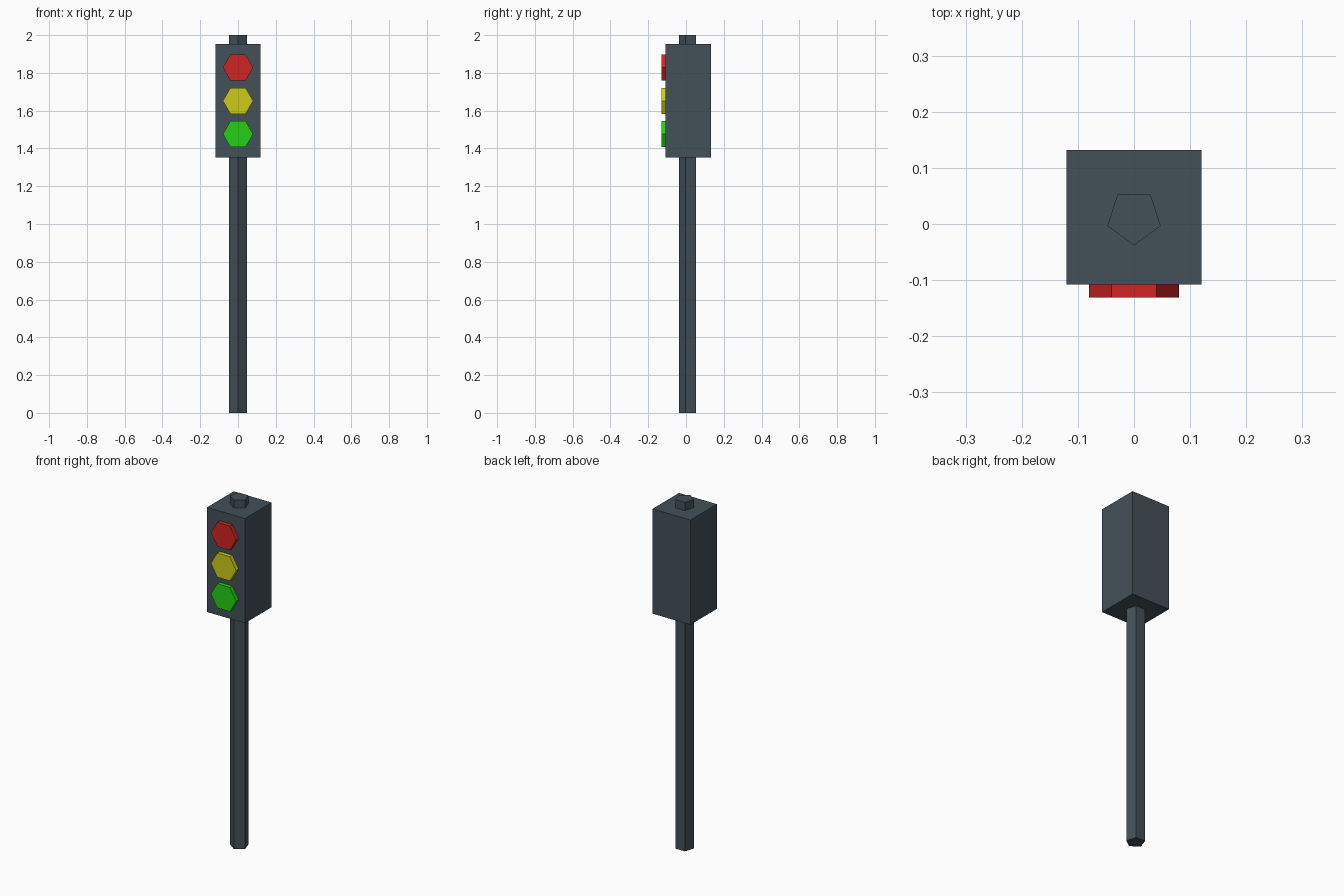
import bpy
import math
from mathutils import Matrix

if "Cube" in bpy.data.objects:
    bpy.data.objects.remove(bpy.data.objects["Cube"])

Y0 = 0.012  # pole and housing axis


def material(name, rgb):
    m = bpy.data.materials.new(name)
    lin = [((c / 255 + 0.055) / 1.055) ** 2.4 for c in rgb]
    m.diffuse_color = (*lin, 1)
    m.use_nodes = True
    m.node_tree.nodes["Principled BSDF"].inputs["Base Color"].default_value = m.diffuse_color
    return m


def prism(name, sides, radius, depth, loc, mat, turn):
    """Flat-shaded regular prism; 'turn' orients the mesh before placement."""
    bpy.ops.mesh.primitive_cylinder_add(vertices=sides, radius=radius, depth=depth, location=loc)
    ob = bpy.context.object
    ob.name = name
    ob.data.transform(turn)
    ob.data.materials.append(mat)
    return ob


dark = material("dark_slate", (67, 80, 88))
lamps = [
    ("red", (208, 35, 35), 1.828),
    ("yellow", (203, 204, 20), 1.652),
    ("green", (35, 208, 18), 1.476),
]

# Five-sided pole, one corner facing the front
prism("pole", 5, 0.05, 2.0, (0, Y0, 1.0), dark, Matrix.Rotation(math.pi, 4, 'Z'))

# Signal housing
bpy.ops.mesh.primitive_cube_add(size=1, location=(0, Y0, 1.653))
housing = bpy.context.object
housing.name = "housing"
housing.data.transform(Matrix.Diagonal((0.24, 0.24, 0.6, 1)))
housing.data.materials.append(dark)

# Hexagonal lamps, corners pointing sideways, sunk slightly into the housing
turn = Matrix.Rotation(math.pi / 2, 4, 'X') @ Matrix.Rotation(math.pi / 6, 4, 'Z')
for name, rgb, z in lamps:
    prism(name + "_lamp", 6, 0.08, 0.04, (0, -0.111, z), material(name, rgb), turn)
